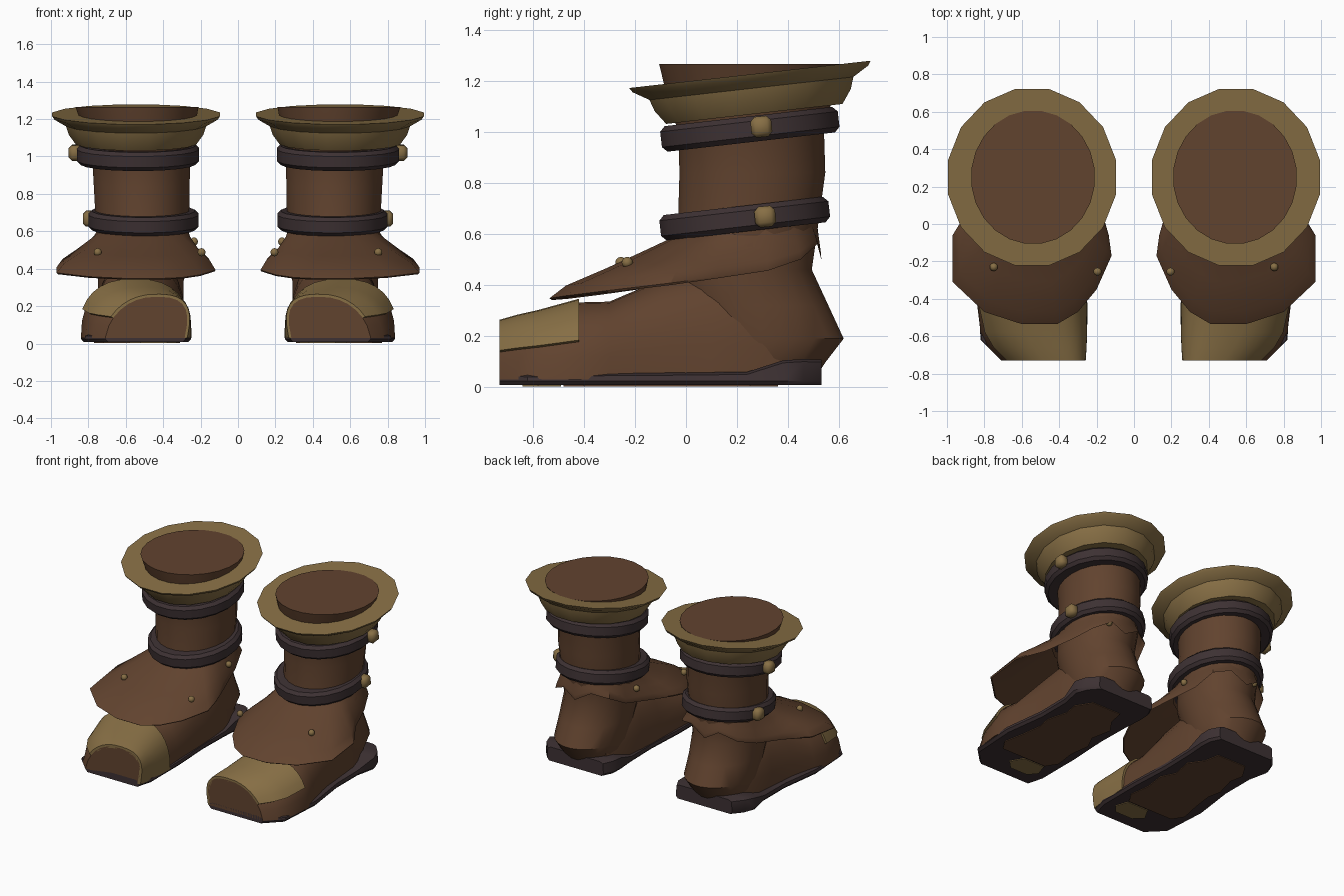
import bpy, bmesh, math
from mathutils import Vector, Matrix

if "Cube" in bpy.data.objects:
    bpy.data.objects.remove(bpy.data.objects["Cube"])


def material(name, color):
    m = bpy.data.materials.new(name)
    m.diffuse_color = (*color, 1)
    m.use_nodes = True
    m.node_tree.nodes["Principled BSDF"].inputs["Base Color"].default_value = m.diffuse_color
    return m


BROWN = material("brown_leather", (0.120, 0.056, 0.028))
TAN = material("tan_trim", (0.245, 0.160, 0.060))
DARK = material("dark_strap", (0.047, 0.031, 0.033))


def finish(name, bm, mat, angle=40):
    """Turn a bmesh into a smooth part, mirrored to the other boot."""
    bmesh.ops.recalc_face_normals(bm, faces=bm.faces[:])
    me = bpy.data.meshes.new(name)
    bm.to_mesh(me)
    bm.free()
    me.materials.append(mat)
    me.shade_smooth()
    me.set_sharp_from_angle(angle=math.radians(angle))
    ob = bpy.data.objects.new(name, me)
    bpy.context.collection.objects.link(ob)
    mod = ob.modifiers.new("other_boot", 'MIRROR')
    mod.use_mirror_merge = False
    return ob


def loft(name, rings, mat, caps=True, closed=True, loop=False, angle=40):
    """Skin a list of equal-length point rings."""
    bm = bmesh.new()
    vs = [[bm.verts.new(p) for p in r] for r in rings]
    n = len(rings[0])
    pairs = list(zip(vs, vs[1:])) + ([(vs[-1], vs[0])] if loop else [])
    for a, b in pairs:
        for i in range(n if closed else n - 1):
            j = (i + 1) % n
            bm.faces.new((a[i], a[j], b[j], b[i]))
    if caps and not loop:
        bm.faces.new(vs[0])
        bm.faces.new(vs[-1])
    return finish(name, bm, mat, angle)


def ellipse(cx, cy, rx, ry, z, slope=0.0, dz=0.0, n=20):
    """Ellipse ring tilted so it rises towards the back."""
    pts = []
    for i in range(n):
        t = math.tau * (i + 0.5) / n
        y = ry * math.sin(t)
        pts.append((cx + rx * math.cos(t), cy + y - slope * dz, z + dz + slope * y))
    return pts


# Leg with heel: rings of (z, cx, cy, rx, ry)
leg = [(.04, .52, .30, .18, .21), (.10, .52, .31, .21, .24), (.19, .52, .325, .23, .295),
       (.32, .52, .27, .23, .29), (.46, .515, .22, .24, .275), (.60, .51, .24, .25, .275),
       (.84, .515, .26, .258, .288), (1.0, .517, .255, .265, .288), (1.15, .53, .25, .30, .33),
       (1.265, .54, .25, .332, .358)]
loft("leg", [ellipse(cx, cy, rx, ry, z, n=24) for z, cx, cy, rx, ry in leg], BROWN)

# Collar: flared cuff, tilted up at the back
cuff = [(0, 0), (-.012, -.018), (-.075, -.055), (-.09, -.10), (-.13, -.155)]
loft("collar", [ellipse(.545, .25, .457 + d, .482 + d, 1.225, .113, dz, 16)
                for d, dz in cuff], TAN)

# Straps: bands with rounded edges
band = [(-.09, -.048), (-.02, -.05), (0, -.03), (0, .03), (-.02, .05), (-.09, .048)]
for name, cx, cy, rx, ry, z in (("upper_strap", .535, .25, .33, .352, 1.01),
                                ("lower_strap", .505, .23, .297, .335, .66)):
    loft(name, [ellipse(cx, cy, rx + d, ry + d, z, .115, dz, 20) for d, dz in band],
         DARK, loop=True)

# Foot cross sections: (y, inner x, outer x, top z, sideways lean of the crest)
foot = [(-.73, .285, .71, .25, -.07), (-.66, .275, .78, .27, -.06), (-.58, .268, .82, .288, -.04),
        (-.42, .262, .84, .332, 0), (-.30, .265, .82, .335, 0), (-.1, .27, .78, .42, 0),
        (.1, .275, .765, .47, 0), (.3, .285, .75, .46, 0), (.44, .33, .70, .38, 0)]


def arch(y, x0, x1, top, lean, grow=0.0, start=0.0, n=14):
    """Arched section running from the outer side over the crest to the inner side."""
    pts = []
    for i in range(n + 1):
        t = start + (math.pi - start) * i / n
        s = max(math.sin(t), 0)
        c = math.cos(t)
        c = math.copysign(abs(c) ** .8, c)
        pts.append(((x0 + x1) / 2 + ((x1 - x0) / 2 + grow) * c + lean * s,
                    y, .03 + (top - .03 + grow) * s ** .8))
    return pts


loft("foot", [arch(*s) for s in foot], BROWN)

# Toe cap: shell over the front of the foot, lower on the inner side
cap = foot[:4]
inside = [arch(*s, grow=-.01, start=.42) for s in cap]
outside = [arch(*s, grow=.014, start=.42) for s in cap]
loft("toe_cap", [o + i[::-1] for o, i in zip(outside, inside)], TAN)

# Sole: (y, inner x, outer x, top z)
sole = [(-.73, .28, .71, .055), (-.62, .25, .82, .05), (-.3, .25, .84, .055),
        (0, .265, .80, .057), (.24, .26, .80, .06), (.38, .25, .83, .105),
        (.46, .255, .80, .11), (.53, .29, .74, .108)]
loft("sole", [[(a + .015, y, .008), (b - .015, y, .008), (b, y, .025), (b - .005, y, h - .01),
               (b - .03, y, h), (a + .03, y, h), (a + .005, y, h - .01), (a, y, .025)]
              for y, a, b, h in sole], DARK)


def plate(name, rows, mat):
    """Thin worn patch under the sole."""
    loft(name, [[(a, y, .003), (b, y, .003), (b, y, .010), (a, y, .010)]
                for y, a, b in rows], mat)


plate("sole_patch", [(-.48, .36, .72), (-.40, .31, .77), (-.25, .33, .74), (-.1, .31, .72),
                     (0, .36, .74), (.15, .33, .70), (.25, .40, .72), (.36, .42, .65)], BROWN)
plate("sole_toe_patch", [(-.64, .38, .52), (-.58, .33, .58), (-.49, .36, .53)], TAN)

# Instep flap: flared skirt around the ankle, defined by its lower edge
edge = [(.29, .46, .54), (.25, .33, .47), (.18, .10, .43), (.135, -.06, .405), (.12, -.17, .385),
        (.20, -.35, .36), (.30, -.47, .345), (.41, -.535, .34), (.60, -.535, .34),
        (.80, -.47, .35), (.97, -.31, .37), (.97, -.06, .40), (.86, .12, .425),
        (.79, .32, .455), (.73, .45, .50), (.62, .515, .56), (.52, .53, .50), (.40, .515, .57)]


def skirt(f, lift):
    ring = []
    for p in edge:
        a = math.atan2((p[1] - .24) / .29, (p[0] - .51) / .262)
        y = .24 + .272 * math.sin(a)
        top = Vector((.51 + .245 * math.cos(a), y, .60 + .1 * (y - .0)))
        q = top.lerp(Vector(p), f)
        reach = min(1, (Vector(p) - top).length / .3)
        q.z += lift * reach
        ring.append(q)
    return ring


loft("instep_flap", [skirt(0, 0), skirt(.25, .005), skirt(.55, .012), skirt(.87, .025),
                     skirt(1, .008), skirt(.98, -.004), skirt(.55, -.02), skirt(.1, -.03)],
     BROWN, caps=False, angle=35)

# Small round studs on the flap
studs = [(.75, -.23, .488), (.195, -.255, .488), (.745, .23, .545), (.235, .23, .545),
         (.62, .485, .567)]
for i, p in enumerate(studs):
    bm = bmesh.new()
    bmesh.ops.create_uvsphere(bm, u_segments=10, v_segments=8, radius=.022,
                              matrix=Matrix.Translation(p))
    finish("flap_stud_%d" % (i + 1), bm, TAN, 60)

# Chunky buckle studs on the outer side of each strap
for name, p in (("upper_buckle", (.87, .295, 1.02)), ("lower_buckle", (.795, .31, .668))):
    bm = bmesh.new()
    bmesh.ops.create_cube(bm, size=1)
    bmesh.ops.scale(bm, vec=(.07, .082, .082), verts=bm.verts[:])
    bmesh.ops.bevel(bm, geom=bm.edges[:], offset=.018, segments=1, affect='EDGES')
    bmesh.ops.rotate(bm, matrix=Matrix.Rotation(.1, 3, 'X'), verts=bm.verts[:])
    bmesh.ops.translate(bm, vec=p, verts=bm.verts[:])
    finish(name, bm, TAN, 50)
